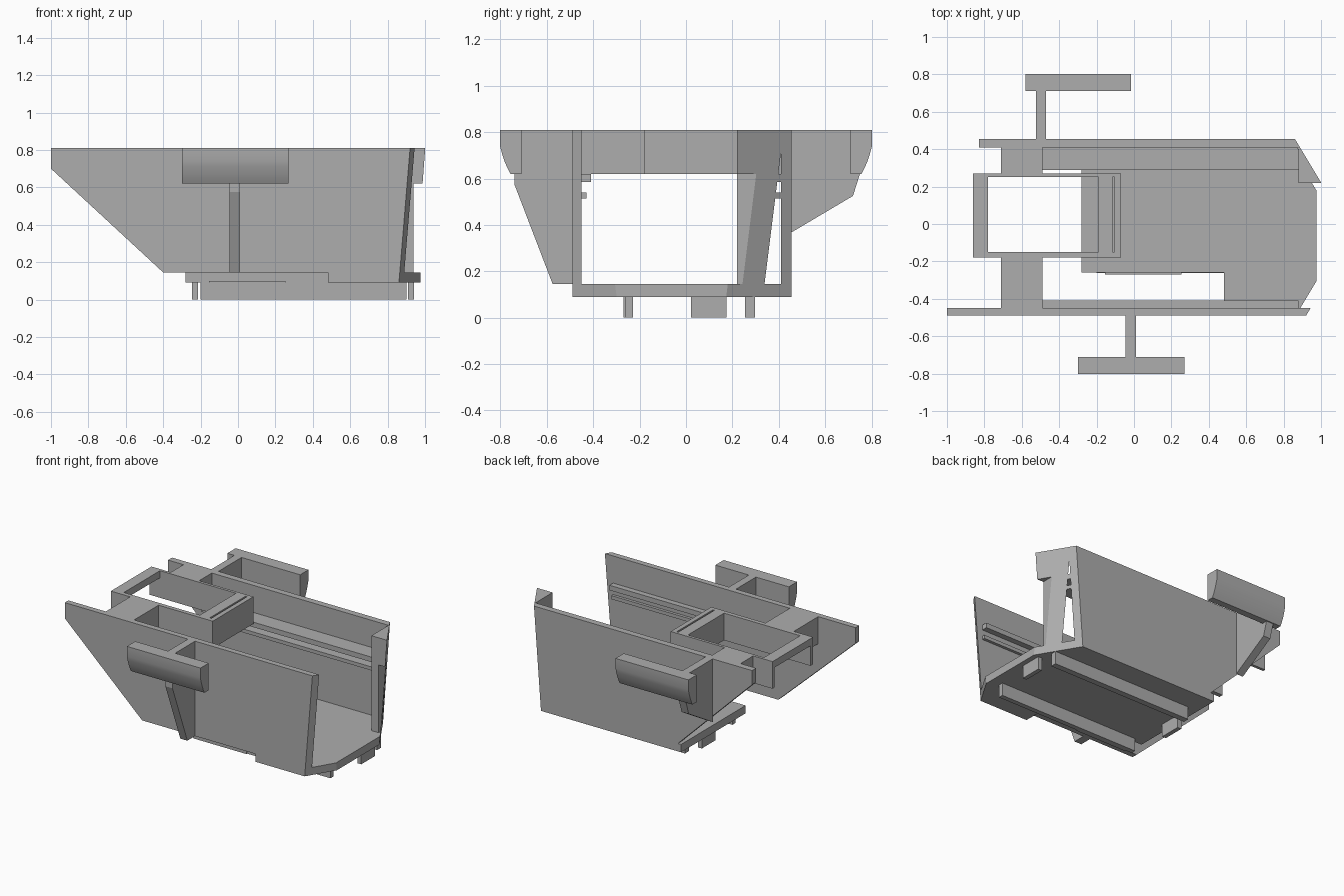
import bpy, bmesh
from mathutils import Vector

old = bpy.data.objects.get("Cube")
if old:
    bpy.data.objects.remove(old, do_unlink=True)

grey = bpy.data.materials.new("plain grey")
grey.use_nodes = True
colour = (0.42, 0.42, 0.42, 1)
grey.diffuse_color = colour
grey.node_tree.nodes["Principled BSDF"].inputs["Base Color"].default_value = colour

TOP, SHELF, DECK, BASE = 0.81, 0.62, 0.145, 0.09

# Slanted planes that trim the +x end: (point, outward normal)
BACK_CUT = (Vector((0.86, 0.455, TOP)), Vector((1, 0.6, -0.075)))
FRONT_CUT = (Vector((0.92, -0.49, TOP)), Vector((1, -0.6, -0.083)))


def prism(name, outline, axis, lo, hi, cuts=()):
    """Extrude a 2D outline along an axis and trim it with planes."""
    place = {"x": lambda a, b, t: (t, a, b),
             "y": lambda a, b, t: (a, t, b),
             "z": lambda a, b, t: (a, b, t)}[axis]
    bm = bmesh.new()
    base = bm.faces.new([bm.verts.new(place(a, b, lo)) for a, b in outline])
    ext = bmesh.ops.extrude_face_region(bm, geom=[base])
    moved = [v for v in ext["geom"] if isinstance(v, bmesh.types.BMVert)]
    bmesh.ops.translate(bm, verts=moved, vec=place(0, 0, hi - lo))
    for point, normal in cuts:
        geom = bm.verts[:] + bm.edges[:] + bm.faces[:]
        res = bmesh.ops.bisect_plane(bm, geom=geom, plane_co=point,
                                     plane_no=normal, clear_outer=True)
        edges = [e for e in res["geom_cut"] if isinstance(e, bmesh.types.BMEdge)]
        if edges:
            bmesh.ops.holes_fill(bm, edges=edges)
    bmesh.ops.recalc_face_normals(bm, faces=bm.faces[:])
    mesh = bpy.data.meshes.new(name)
    bm.to_mesh(mesh)
    bm.free()
    mesh.materials.append(grey)
    obj = bpy.data.objects.new(name, mesh)
    bpy.context.collection.objects.link(obj)
    return obj


def box(name, x, y, z, cuts=()):
    outline = [(x[0], y[0]), (x[1], y[0]), (x[1], y[1]), (x[0], y[1])]
    return prism(name, outline, "z", z[0], z[1], cuts)


# Side walls with raked -x ends
prism("front_wall", [(-1, TOP), (-1, 0.7), (-0.4, DECK), (0.48, DECK),
                     (0.48, BASE), (1.1, BASE), (1.1, TOP)],
      "y", -0.49, -0.45, [FRONT_CUT])
prism("back_wall", [(-0.83, TOP), (-0.83, 0.71), (-0.2, BASE),
                    (1.1, BASE), (1.1, TOP)],
      "y", 0.41, 0.455, [BACK_CUT])

# Floor with a notch along the front wall
prism("floor", [(-0.28, -0.26), (0.48, -0.26), (0.48, -0.49), (0.975, -0.49),
                (0.975, 0.455), (-0.28, 0.455)],
      "z", BASE, DECK, [FRONT_CUT, BACK_CUT])

# Corner return at the +x end of the back wall
box("corner_head", (0.88, 1.1), (0.22, 0.44), (SHELF, TOP), [BACK_CUT])
box("corner_leg", (0.88, 0.937), (0.22, 0.44), (DECK, SHELF), [BACK_CUT])

# Inner guide rails, forming a slot on each wall
for name, z, inset in (("upper", (0.585, SHELF), 0), ("lower", (0.515, 0.54), 0.02)):
    box(name + "_front_rail", (-0.49, 0.88), (-0.45, -0.41 - inset), z, [FRONT_CUT])
    box(name + "_back_shelf", (-0.49, 0.88), (0.29 + inset, 0.41), z, [BACK_CUT])

# Bridge between the walls and the open box it carries
UPPER = (SHELF, TOP)
box("front_bridge", (-0.71, -0.49), (-0.45, -0.18), UPPER)
box("back_bridge", (-0.71, -0.49), (0.27, 0.41), UPPER)
box("box_front_side", (-0.86, -0.07), (-0.18, -0.15), UPPER)
box("box_back_side", (-0.86, -0.07), (0.25, 0.27), UPPER)
box("box_end_bar", (-0.86, -0.78), (-0.15, 0.25), (0.76, TOP))
box("box_block", (-0.19, -0.115), (-0.15, 0.25), UPPER)
box("box_lip", (-0.103, -0.07), (-0.15, 0.25), UPPER)
box("box_slot_floor", (-0.115, -0.103), (-0.15, 0.25), (SHELF, 0.7))

# Outrigger paddles with curved outer faces, and their struts
curve = [(0.71, TOP), (0.802, TOP), (0.802, 0.74), (0.794, 0.71),
         (0.783, 0.675), (0.77, 0.645), (0.757, SHELF), (0.71, SHELF)]
for name, side, x in (("front", -1, (-0.3, 0.27)), ("back", 1, (-0.58, -0.015))):
    paddle = prism(name + "_paddle", [(side * y, z) for y, z in curve], "x", *x)
    bpy.ops.object.select_all(action="DESELECT")
    paddle.select_set(True)
    bpy.context.view_layer.objects.active = paddle
    bpy.ops.object.shade_smooth_by_angle(angle=0.5)
prism("front_strut", [(-0.48, TOP), (-0.72, TOP), (-0.74, SHELF), (-0.74, 0.575),
                      (-0.575, DECK), (-0.48, DECK)], "x", -0.045, 0.01)
prism("back_strut", [(0.45, TOP), (0.72, TOP), (0.75, SHELF), (0.72, 0.525),
                     (0.45, 0.365)], "x", -0.525, -0.47)

# Runners and stops under the floor
box("back_runner", (-0.2, 0.9), (0.255, 0.297), (0, BASE))
box("front_runner", (-0.2, 0.9), (-0.262, -0.228), (0, BASE))
box("front_runner_pad", (-0.155, 0.255), (-0.27, -0.26), (0, 0.1))
for name, x in (("left_stop", 0.91), ("right_stop", -0.245)):
    box(name, (x, x + 0.03), (0.022, 0.175), (0, BASE))
